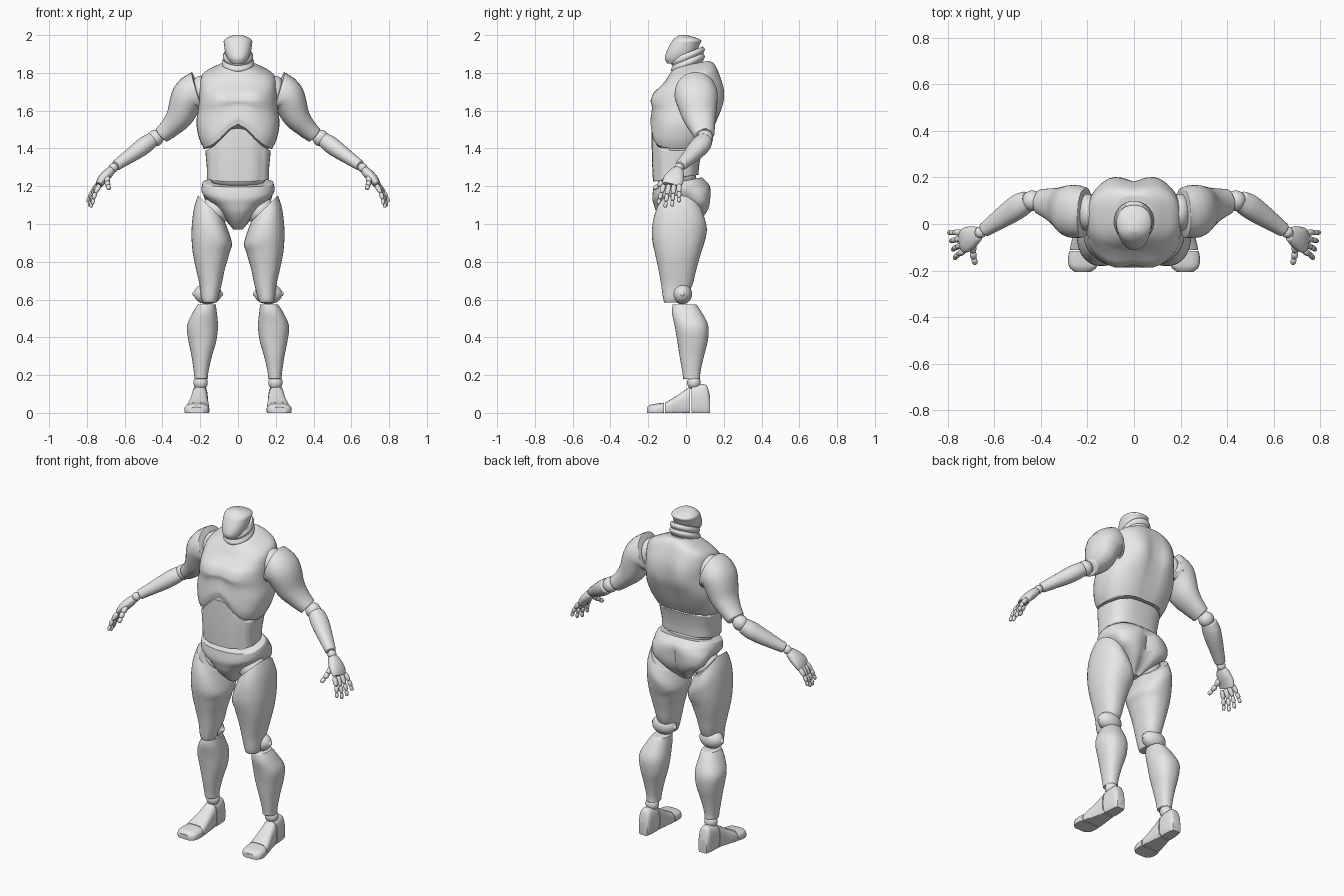
import bpy, bmesh, math
from math import exp
from mathutils import Vector

if "Cube" in bpy.data.objects:
    bpy.data.objects.remove(bpy.data.objects["Cube"], do_unlink=True)

grey = bpy.data.materials.new("plain_grey")
grey.use_nodes = True
grey.diffuse_color = (.8, .8, .8, 1)
grey.node_tree.nodes["Principled BSDF"].inputs["Base Color"].default_value = (.8, .8, .8, 1)
SEGMENTS = 40


def clamp(value):
    return max(0.0, min(1.0, value))


def bump(value, centre, width):
    return exp(-((value - centre) / width) ** 2)


def resample(rows, steps=4):
    """Smooth interpolation through the given rows."""
    result = []
    last = len(rows) - 1
    for i in range(last):
        p, a, b, n = rows[max(i - 1, 0)], rows[i], rows[i + 1], rows[min(i + 2, last)]
        for s in range(steps):
            t = s / steps
            result.append([
                .5 * (2 * q + (r - o) * t + (2 * o - 5 * q + 4 * r - w) * t * t
                      + (3 * q - o - 3 * r + w) * t ** 3)
                for o, q, r, w in zip(p, a, b, n)])
    return result + [list(rows[last])]


def unit_ring(power, segments):
    """Rounded-square outline of unit radius."""
    ring = []
    for i in range(segments):
        angle = math.tau * i / segments
        c, s = math.cos(angle), math.sin(angle)
        ring.append((math.copysign(abs(c) ** (2 / power), c),
                     math.copysign(abs(s) ** (2 / power), s)))
    return ring


def finish(name, bm, mirrored):
    bmesh.ops.recalc_face_normals(bm, faces=bm.faces)
    mesh = bpy.data.meshes.new(name)
    bm.to_mesh(mesh)
    bm.free()
    mesh.materials.append(grey)
    obj = bpy.data.objects.new(name, mesh)
    bpy.context.collection.objects.link(obj)
    if mirrored:
        obj.modifiers.new("mirror", 'MIRROR').use_mirror_merge = False
    bpy.ops.object.select_all(action='DESELECT')
    obj.select_set(True)
    bpy.context.view_layer.objects.active = obj
    bpy.ops.object.shade_smooth_by_angle(angle=math.radians(42))


def skin(name, rings, mirrored, edge):
    """Bridge rings of points, cap both ends and round the cap edges."""
    bm = bmesh.new()
    loops = [[bm.verts.new(p) for p in ring] for ring in rings]
    for low, high in zip(loops, loops[1:]):
        for i in range(len(low)):
            j = (i + 1) % len(low)
            bm.faces.new((low[i], low[j], high[j], high[i]))
    caps = [bm.faces.new(loops[0]), bm.faces.new(loops[-1])]
    rims = [e for cap in caps for e in cap.edges]
    bmesh.ops.bevel(bm, geom=rims, offset=edge, segments=2, profile=.5,
                    affect='EDGES', clamp_overlap=True)
    finish(name, bm, mirrored)


def stack(name, rows, power=2.3, warp=None, mirrored=True, along_y=False, edge=.007):
    """Rows hold a level and the two extents across it."""
    rings = []
    outline = unit_ring(power, SEGMENTS)
    for level, a0, a1, b0, b1 in resample(rows):
        ring = []
        for c, s in outline:
            a = (a0 + a1) / 2 + c * (a1 - a0) / 2
            b = (b0 + b1) / 2 + s * (b1 - b0) / 2
            point = (a, level, b) if along_y else (a, b, level)
            ring.append(warp(*point) if warp else point)
        rings.append(ring)
    skin(name, rings, mirrored, edge)


def core(name, rows, **options):
    """Centred body part: level, half width, front, back."""
    stack(name, [(z, -w, w, f, b) for z, w, f, b in rows], mirrored=False, **options)


def limb(name, rows, segments=32, steps=4, edge=.005):
    """Tube along a path: position, radius front to back, radius across."""
    path = resample(rows, steps)
    rings = []
    for i, (x, y, z, wide, thick) in enumerate(path):
        ahead, behind = path[min(i + 1, len(path) - 1)], path[max(i - 1, 0)]
        tangent = (Vector(ahead[:3]) - Vector(behind[:3])).normalized()
        u = Vector((0, 1, 0))
        u = (u - tangent * u.dot(tangent)).normalized()
        v = tangent.cross(u)
        rings.append([Vector((x, y, z)) + u * c * wide + v * s * thick
                      for c, s in unit_ring(2.15, segments)])
    skin(name, rings, True, edge)


def ball(name, centre, size, mirrored=True):
    bm = bmesh.new()
    bmesh.ops.create_uvsphere(bm, u_segments=32, v_segments=18, radius=1)
    bmesh.ops.scale(bm, vec=size, verts=bm.verts)
    bmesh.ops.translate(bm, vec=centre, verts=bm.verts)
    finish(name, bm, mirrored)


# Torso: arched rib edge, chest muscles, spine groove, sloping collar
def rib_arch(x, y):
    return .14 * bump(x, 0, .1) * clamp(-y / .12) + .2 * max(y, 0)


def chest_shape(x, y, z):
    front, back = clamp(-y / .1), clamp(y / .1)
    muscle = bump(z, 1.66, .07) * bump(abs(x), .09, .07)
    groove = bump(x, 0, .035) * bump(z, 1.62, .18)
    blades = bump(abs(x), .1, .05) * bump(z, 1.68, .08)
    y += front * (.008 * groove - .012 * muscle) + back * (.012 * blades - .02 * groove)
    z += rib_arch(x, y) * clamp((1.66 - z) / .26)
    z += .2 * (y - .1) * clamp((z - 1.7) / .1)
    return x, y, z


core("chest", [
    (1.395, .18, -.185, .1), (1.45, .205, -.19, .13), (1.53, .22, -.185, .165),
    (1.6, .212, -.18, .19), (1.66, .206, -.18, .198), (1.73, .203, -.15, .195),
    (1.8, .19, -.11, .17), (1.84, .125, -.08, .15), (1.86, .08, -.06, .125)],
    power=2.6, warp=chest_shape)


def belly_shape(x, y, z):
    y += .008 * clamp(-y / .1) * bump(abs(x), .125, .015)
    high = clamp((z - 1.25) / .135)
    return x, y, z + rib_arch(x, y) * high + .15 * y * (1 - high)


core("abdomen", [
    (1.25, .165, -.175, .065), (1.3, .165, -.18, .07),
    (1.35, .17, -.182, .08), (1.385, .173, -.182, .09)],
    power=2.8, warp=belly_shape)
ball("waist_joint", (0, -.05, 1.24), (.145, .105, .06), mirrored=False)


# Pelvis: narrow in front, fuller with a crease behind
def pelvis_shape(x, y, z):
    low = clamp((1.18 - z) / .08)
    y -= .03 * bump(x, 0, .025) * clamp(y / .06) * clamp((1.22 - z) / .08)
    x *= 1 + 6 * max(y, 0) * low
    return x, y, z + .2 * y * (1 - low)


core("pelvis", [
    (.97, .025, -.07, .04), (1.02, .06, -.125, .09), (1.07, .1, -.16, .122),
    (1.13, .16, -.175, .135), (1.18, .193, -.178, .127), (1.23, .187, -.172, .085)],
    power=2.4, warp=pelvis_shape)
ball("hip_joints", (.12, -.03, 1.07), (.075, .08, .08))


# Neck collars and the head post
def neck_slant(x, y, z):
    return x, y, z + .4 * (y - .01)


for label, base, radius in (("lower", 1.79, .087), ("middle", 1.832, .086), ("upper", 1.868, .08)):
    core(label + "_neck_collar", [
        (base, radius - .01, -.07, .09), (base + .02, radius, -.08, .1),
        (base + .04, radius - .008, -.07, .09)], power=2, warp=neck_slant)
core("head_post", [
    (1.85, .035, -.1, -.02), (1.875, .055, -.112, .03), (1.91, .068, -.104, .055),
    (1.95, .074, -.085, .072), (1.973, .074, -.07, .08), (1.99, .05, -.052, .04),
    (2, .02, -.035, 0)], power=2.2, edge=.003)


# Legs
def thigh_shape(x, y, z):
    high = clamp((z - .85) / .3)
    return x, y, z + high * ((x - .2) - .45 * max(y, 0))


stack("thighs", [
    (1.14, .07, .212, -.15, .09), (1.05, .045, .235, -.175, .11),
    (.945, .032, .246, -.18, .1), (.85, .045, .24, -.165, .08),
    (.76, .07, .222, -.146, .055), (.68, .087, .204, -.132, .035),
    (.61, .105, .195, -.122, 0), (.585, .115, .185, -.115, -.02)], warp=thigh_shape)
ball("knee_joints", (.16, -.02, .63), (.074, .052, .055))
ball("knee_pins", (.16, -.02, .63), (.082, .03, .03))
stack("shins", [
    (.575, .118, .212, -.07, .055), (.53, .112, .24, -.074, .085),
    (.46, .106, .27, -.06, .118), (.38, .115, .262, -.046, .115),
    (.3, .138, .246, -.034, .095), (.22, .156, .234, -.02, .077),
    (.18, .16, .23, -.015, .075)])
ball("ankle_joints", (.198, .042, .16), (.038, .036, .038))


# Feet, pressed flat on the ground
def flat_sole(x, y, z):
    return x, y, max(z, 0)


foot = dict(power=2.8, warp=flat_sole, along_y=True)
stack("heels", [
    (.128, .175, .228, -.02, .08), (.11, .165, .238, -.02, .145),
    (.07, .16, .243, -.02, .15), (.028, .16, .246, -.02, .142)], **foot)
stack("insteps", [
    (.022, .16, .246, -.02, .14), (-.03, .157, .256, -.02, .104),
    (-.08, .153, .27, -.02, .072), (-.112, .152, .276, -.02, .055)], **foot)
stack("toes", [
    (-.116, .152, .278, -.02, .054), (-.15, .152, .284, -.02, .05),
    (-.185, .16, .278, -.02, .044), (-.206, .185, .255, -.01, .03)], **foot)

# Arms
ball("shoulder_joints", (.2, .05, 1.7), (.05, .08, .085))
limb("upper_arms", [
    (.212, .05, 1.7, .108, .11), (.262, .055, 1.675, .114, .092),
    (.305, .07, 1.577, .092, .074), (.355, .085, 1.515, .07, .056),
    (.405, .097, 1.47, .054, .045)])
ball("elbow_joints", (.438, .1, 1.455), (.044, .044, .044))
limb("forearms", [
    (.455, .1, 1.445, .044, .04), (.49, .08, 1.42, .052, .045),
    (.53, .053, 1.39, .05, .043), (.59, .012, 1.348, .04, .035),
    (.645, -.027, 1.31, .03, .028)])
ball("wrist_joints", (.66, -.036, 1.298), (.025, .025, .025))

# Hands: palm, then jointed fingers and thumb
limb("palms", [
    (.668, -.042, 1.288, .03, .022), (.692, -.053, 1.263, .045, .027),
    (.72, -.067, 1.233, .054, .025), (.738, -.077, 1.205, .051, .018)])


def digit(name, base, tip, thickness, sag):
    start, end = Vector(base), Vector(tip)
    knots = [start.lerp(end, t) + Vector((sag * math.sin(math.pi * t), 0, 0))
             for t in (0, .42, .73, 1)]
    for k, (a, b) in enumerate(zip(knots, knots[1:])):
        r = thickness * (1 - .13 * k)
        rows = [(*a.lerp(b, t), r * f, r * f)
                for t, f in ((.02, .7), (.25, 1), (.75, .92), (1, .6))]
        limb(f"{name}_joint_{k + 1}", rows, segments=14, steps=2, edge=.002)


for i, (label, reach) in enumerate((("little", .09), ("ring", .112), ("middle", .118), ("index", .1))):
    digit(label + "_finger", (.744 - .004 * i, -.036 - .027 * i, 1.208),
          (.797 - .009 * i, -.037 - .037 * i, 1.205 - reach), .0135, .008)
digit("thumb", (.694, -.085, 1.25), (.682, -.172, 1.185), .0165, .004)
